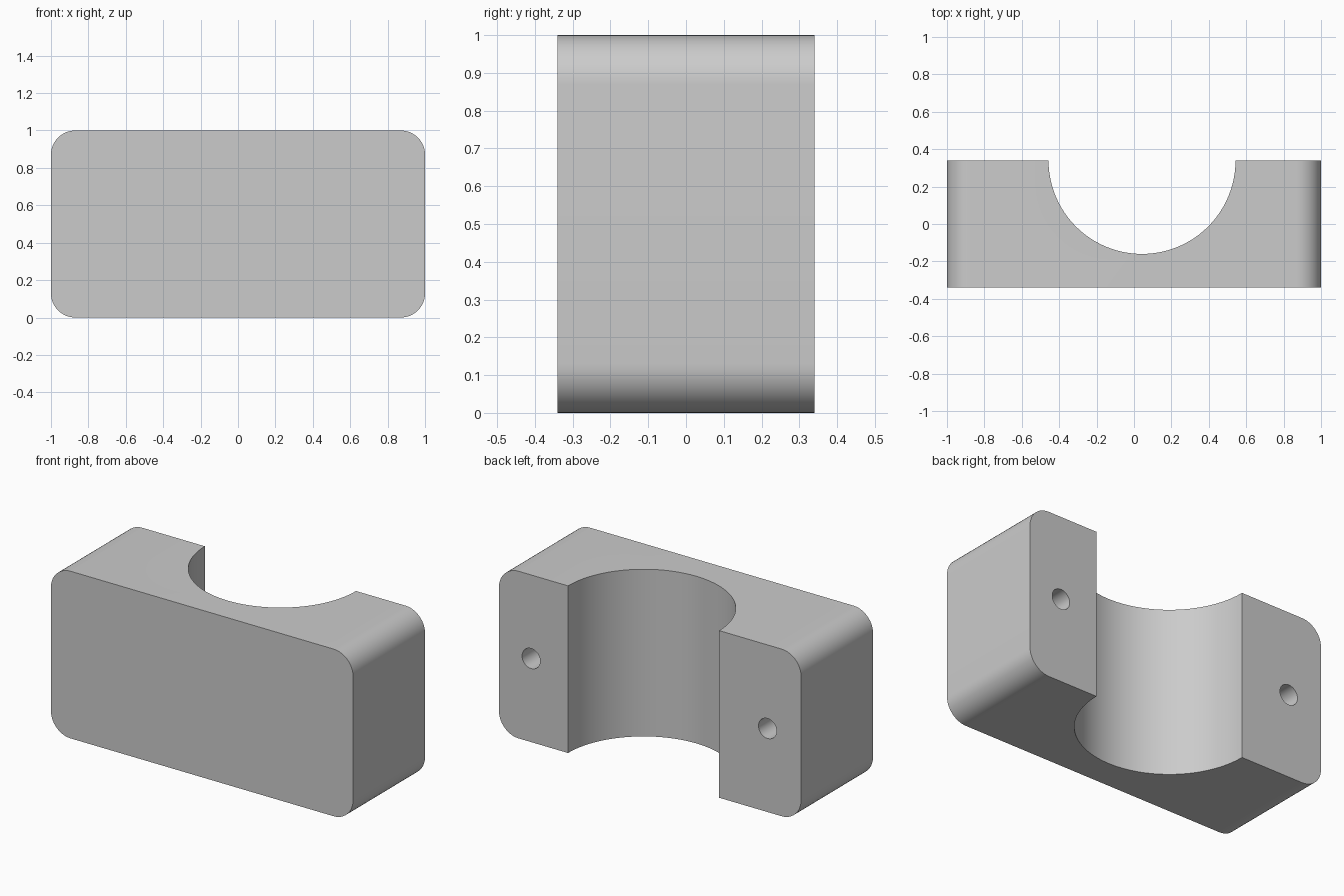
import bpy, bmesh, math

cube = bpy.data.objects.get("Cube")
if cube:
    bpy.data.objects.remove(cube, do_unlink=True)

WIDTH, DEPTH, HEIGHT = 2.0, 0.68, 1.0
CORNER = 0.13
BACK = DEPTH / 2

# Single grey material
grey = bpy.data.materials.new("plain_grey")
grey.use_nodes = True
colour = (0.6, 0.6, 0.6, 1)
grey.diffuse_color = colour
grey.node_tree.nodes["Principled BSDF"].inputs["Base Color"].default_value = colour


def rounded_block(name):
    """Rounded rectangle in x-z, extruded along y."""
    bm = bmesh.new()
    steps = 12
    verts = []
    for i, (sx, sz) in enumerate([(1, 1), (-1, 1), (-1, -1), (1, -1)]):
        cx = sx * (WIDTH / 2 - CORNER)
        cz = HEIGHT / 2 + sz * (HEIGHT / 2 - CORNER)
        for k in range(steps + 1):
            a = math.pi / 2 * (i + k / steps)
            verts.append(bm.verts.new((cx + CORNER * math.cos(a), -BACK,
                                       cz + CORNER * math.sin(a))))
    face = bm.faces.new(verts)
    ext = bmesh.ops.extrude_face_region(bm, geom=[face])
    moved = [v for v in ext["geom"] if isinstance(v, bmesh.types.BMVert)]
    bmesh.ops.translate(bm, verts=moved, vec=(0, DEPTH, 0))
    bmesh.ops.recalc_face_normals(bm, faces=bm.faces)
    mesh = bpy.data.meshes.new(name)
    bm.to_mesh(mesh)
    bm.free()
    mesh.materials.append(grey)
    obj = bpy.data.objects.new(name, mesh)
    bpy.context.collection.objects.link(obj)
    return obj


def cut_cylinder(target, radius, length, location, rotation=(0, 0, 0), sides=32):
    """Subtract a cylinder from the target, then remove the cutter."""
    bpy.ops.mesh.primitive_cylinder_add(vertices=sides, radius=radius, depth=length,
                                        location=location, rotation=rotation)
    cutter = bpy.context.object
    cutter.hide_render = True
    cutter.data.materials.append(grey)
    mod = target.modifiers.new("cut", "BOOLEAN")
    mod.operation = "DIFFERENCE"
    mod.solver = "EXACT"
    mod.object = cutter
    bpy.ops.object.select_all(action="DESELECT")
    target.select_set(True)
    bpy.context.view_layer.objects.active = target
    bpy.ops.object.modifier_apply(modifier=mod.name)
    bpy.data.objects.remove(cutter, do_unlink=True)


# Clamp body with half-round saddle in the back
body = rounded_block("clamp_half")
cut_cylinder(body, 0.5, 2 * HEIGHT, (0.043, BACK, HEIGHT / 2), sides=96)

# Blind bolt holes in the two back faces
hole_depth = 0.4
for x in (-0.778, 0.787):
    cut_cylinder(body, 0.06, 2 * hole_depth, (x, BACK, HEIGHT / 2),
                 (math.pi / 2, 0, 0))

# Smooth fillets and bores, crisp edges
bpy.ops.object.shade_smooth_by_angle(angle=math.radians(30))
